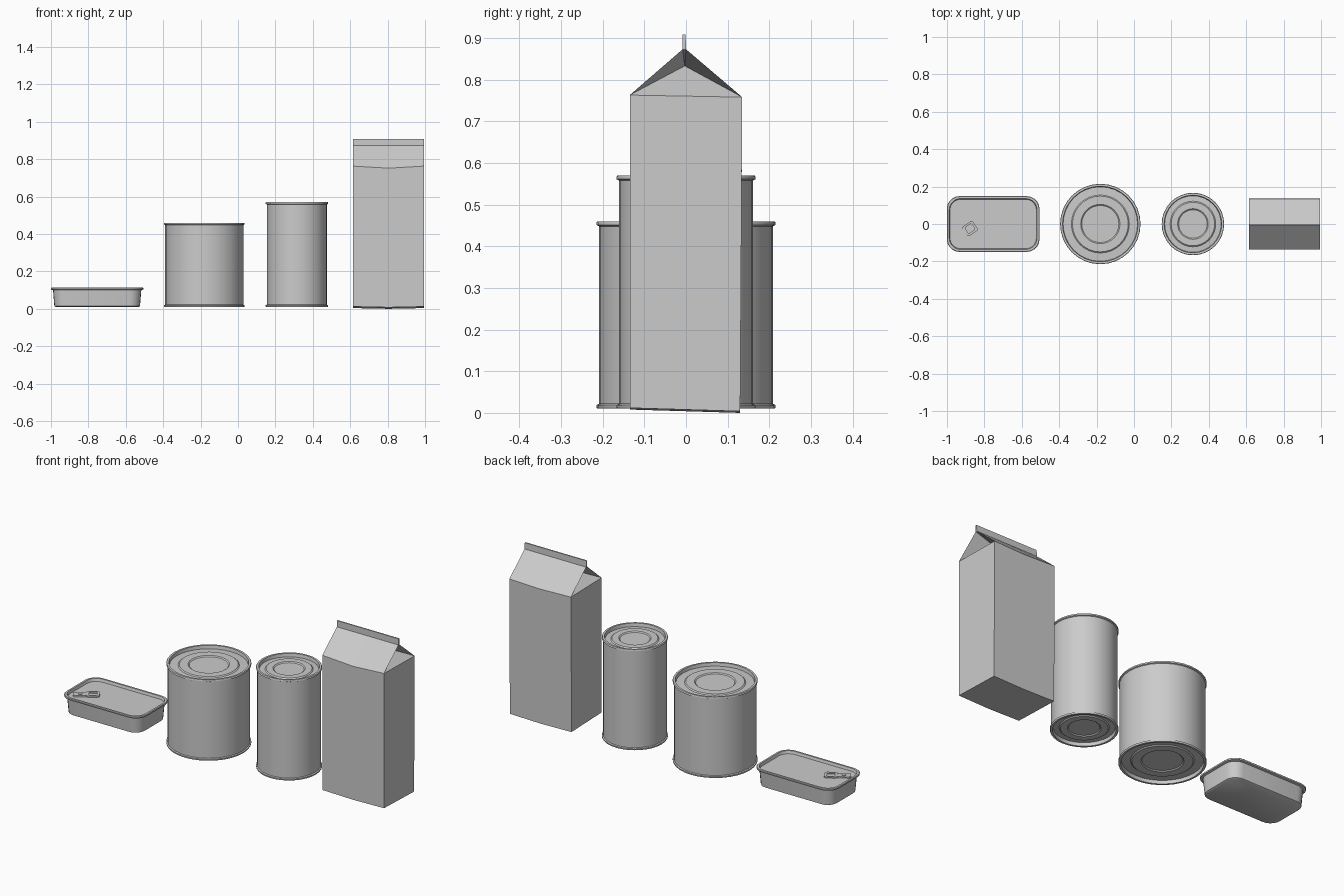
import bpy, bmesh, math

if "Cube" in bpy.data.objects:
    bpy.data.objects.remove(bpy.data.objects["Cube"])


def finish(name, bm, loc=(0, 0, 0), rot=0.0, smooth=True):
    bmesh.ops.recalc_face_normals(bm, faces=bm.faces)
    me = bpy.data.meshes.new(name)
    bm.to_mesh(me)
    bm.free()
    ob = bpy.data.objects.new(name, me)
    bpy.context.collection.objects.link(ob)
    ob.location = loc
    ob.rotation_euler.z = rot
    if smooth:
        bpy.ops.object.select_all(action='DESELECT')
        ob.select_set(True)
        bpy.context.view_layer.objects.active = ob
        bpy.ops.object.shade_smooth_by_angle(angle=math.radians(35))
    return ob


def loft(name, loops, closed=False, **kw):
    """Skin a series of equal-length loops; cap the ends or join them."""
    bm = bmesh.new()
    rows = [[bm.verts.new(p) for p in loop] for loop in loops]
    n = len(rows[0])
    pairs = list(zip(rows, rows[1:]))
    if closed:
        pairs.append((rows[-1], rows[0]))
    else:
        bm.faces.new(rows[0])
        bm.faces.new(rows[-1])
    for a, b in pairs:
        for i in range(n):
            j = (i + 1) % n
            bm.faces.new((a[i], a[j], b[j], b[i]))
    return finish(name, bm, **kw)


def circle(r, z, n=32):
    return [(r * math.cos(2 * math.pi * i / n), r * math.sin(2 * math.pi * i / n), z)
            for i in range(n)]


def rounded(hx, hy, r, z, seg=5):
    pts = []
    for k, (sx, sy) in enumerate(((1, 1), (-1, 1), (-1, -1), (1, -1))):
        for i in range(seg + 1):
            a = math.pi / 2 * (k + i / seg)
            pts.append((sx * (hx - r) + r * math.cos(a), sy * (hy - r) + r * math.sin(a), z))
    return pts


def can(name, x, r, z0, z1, ring_a, ring_b):
    # lid profile from centre to rim: (radius, depth below the rim)
    lid = [(ring_b - 0.006, 0.016), (ring_b, 0.011), (ring_a - 0.006, 0.011), (ring_a, 0.016),
           (r - 0.016, 0.018), (r - 0.013, 0.0), (r - 0.002, 0.0), (r, 0.003),
           (r, 0.009), (r - 0.006, 0.012)]
    prof = [(a, z0 + d) for a, d in lid] + [(a, z1 - d) for a, d in reversed(lid)]
    loft(name, [circle(a, z) for a, z in prof], loc=(x, 0, 0))


# round cans
can("wide_can", -0.18, 0.215, 0.01, 0.46, 0.155, 0.105)
can("tall_can", 0.315, 0.167, 0.01, 0.57, 0.122, 0.082)

# shallow tin with a rolled rim and recessed lid
tin = [(0.222, 0.122, 0.052, 0.010), (0.229, 0.129, 0.058, 0.014), (0.236, 0.137, 0.064, 0.100),
       (0.247, 0.148, 0.068, 0.103), (0.248, 0.149, 0.068, 0.110), (0.245, 0.146, 0.066, 0.113),
       (0.235, 0.136, 0.060, 0.113), (0.231, 0.132, 0.057, 0.098)]
loft("flat_tin", [rounded(*p) for p in tin], loc=(-0.753, 0, 0))

# pull tab: ring, tongue and rivet on the lid
ANGLE = math.radians(33)


def on_tab(d, z):
    return (-0.885 + d * math.cos(ANGLE), -0.03 + d * math.sin(ANGLE), z)


loft("tab_ring", [rounded(0.034, 0.031, 0.014, 0.108), rounded(0.021, 0.019, 0.008, 0.108),
                  rounded(0.021, 0.019, 0.008, 0.101), rounded(0.034, 0.031, 0.014, 0.101)],
     closed=True, loc=on_tab(0.01, 0), rot=ANGLE)
loft("tab_tongue", [rounded(0.036, 0.022, 0.012, 0.097), rounded(0.036, 0.022, 0.012, 0.106)],
     loc=on_tab(-0.055, 0), rot=ANGLE)
loft("tab_rivet", [circle(0.011, 0.10, 12), circle(0.011, 0.109, 12)], loc=on_tab(-0.055, 0))

# gable-top carton, with slightly bowed front and back panels
X0, XM, X1 = 0.615, 0.805, 0.995
bm = bmesh.new()


def row(y, zs):
    return [bm.verts.new((x, y, z)) for x, z in zip((X0, XM, X1), zs)]


bottom_f, bottom_b = row(-0.135, (0.012, 0.008, 0.012)), row(0.13, (0.004, 0.0, 0.004))
eave_f, eave_b = row(-0.135, (0.763, 0.752, 0.763)), row(0.135, (0.758, 0.752, 0.758))
ridge_f, ridge_b = row(-0.008, (0.873,) * 3), row(0.0, (0.873,) * 3)
top_f, top_b = row(-0.008, (0.908,) * 3), row(-0.001, (0.908,) * 3)
front = [bottom_f, eave_f, ridge_f, top_f]
back = [bottom_b, eave_b, ridge_b, top_b]
for side in (front, back):
    for a, b in zip(side, side[1:]):
        for i in (0, 1):
            bm.faces.new((a[i], a[i + 1], b[i + 1], b[i]))
for i in (0, 1):
    bm.faces.new((bottom_f[i], bottom_f[i + 1], bottom_b[i + 1], bottom_b[i]))
    bm.faces.new((top_f[i], top_f[i + 1], top_b[i + 1], top_b[i]))
# end walls with the gussets folded inward
for i, inset in ((0, 0.11), (2, -0.11)):
    p = bm.verts.new((bottom_f[i].co.x + inset, -0.003, 0.833))
    bm.faces.new((bottom_f[i], bottom_b[i], eave_b[i], eave_f[i]))
    bm.faces.new((eave_f[i], eave_b[i], p))
    bm.faces.new((eave_f[i], p, ridge_f[i]))
    bm.faces.new((eave_b[i], p, ridge_b[i]))
    bm.faces.new((ridge_f[i], ridge_b[i], p))
    bm.faces.new((ridge_f[i], ridge_b[i], top_b[i], top_f[i]))
finish("carton", bm, smooth=False)
